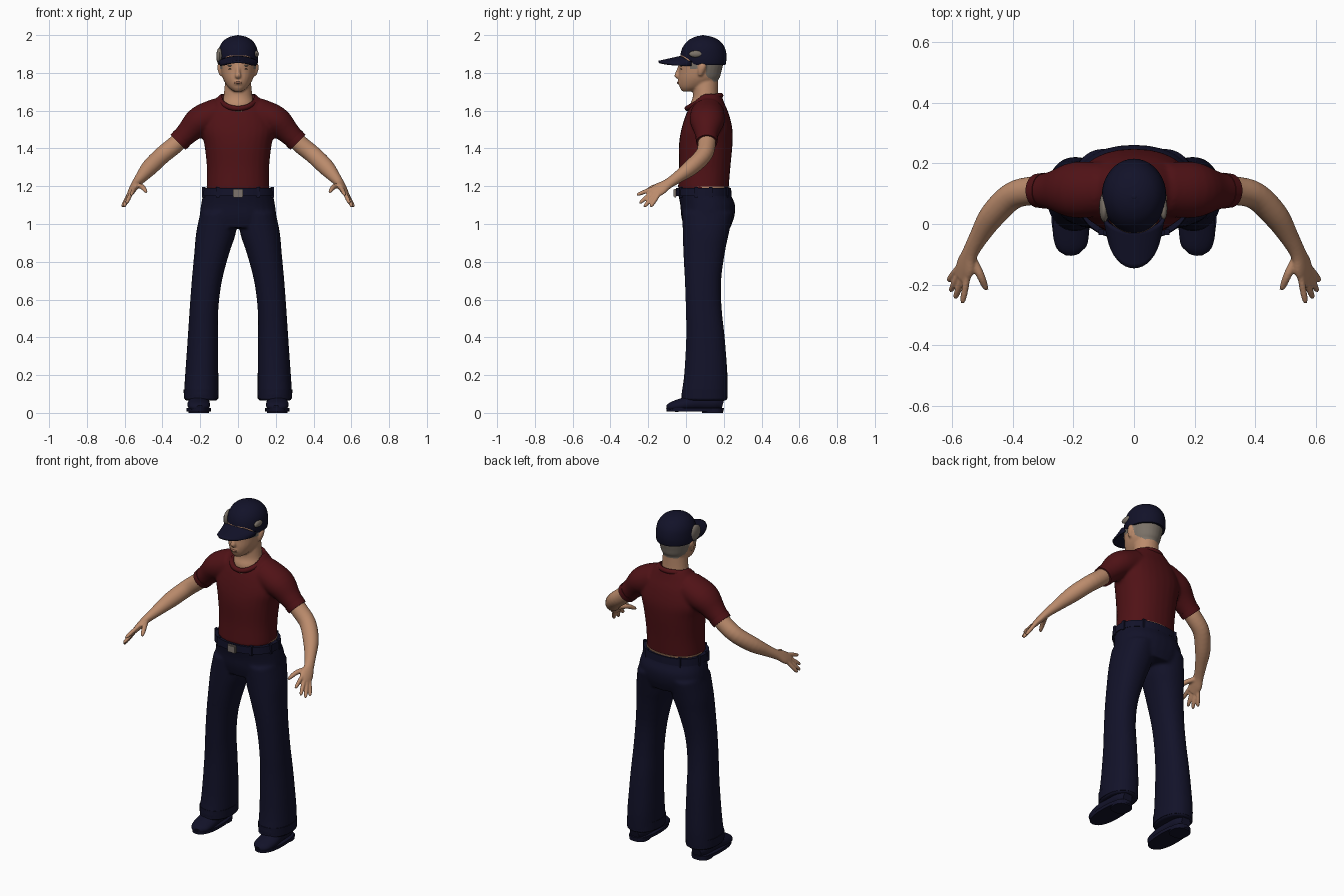
import bpy, bmesh, math
from mathutils import Vector

if "Cube" in bpy.data.objects:
    bpy.data.objects.remove(bpy.data.objects["Cube"])


def material(name, *rgb):
    m = bpy.data.materials.new(name)
    m.use_nodes = True
    m.diffuse_color = (*rgb, 1)
    node = next(n for n in m.node_tree.nodes if n.type == 'BSDF_PRINCIPLED')
    node.inputs["Base Color"].default_value = (*rgb, 1)
    node.inputs["Roughness"].default_value = 0.8
    return m


SKIN = material("skin", .5, .26, .15)
LIP = material("lip", .34, .15, .09)
RED = material("dark_red_cloth", .08, .006, .008)
NAVY = material("navy_cloth", .006, .006, .022)
HAIR = material("grey_hair", .2, .17, .14)
DARK = material("dark_eye", .02, .015, .012)
METAL = material("buckle_metal", .2, .17, .15)
X, Z = Vector((1, 0, 0)), Vector((0, 0, 1))


def smooth_path(pts, steps=4):
    """Catmull-Rom interpolation of rows of numbers."""
    p = [Vector(q) for q in pts]
    p = [p[0] * 2 - p[1]] + p + [p[-1] * 2 - p[-2]]
    out = []
    for a, b, c, d in zip(p, p[1:], p[2:], p[3:]):
        for i in range(steps):
            t = i / steps
            out.append((b * 2 + (c - a) * t + (a * 2 - b * 5 + c * 4 - d) * t * t
                        + (b * 3 - a - c * 3 + d) * t ** 3) / 2)
    return out + [p[-2]]


def sweep(bm, pts, ref=X, axis=None, both=False, n=28, power=1.0):
    """Capped tube through (x, y, z, radius along ref, other radius)."""
    path = smooth_path(pts)
    for s in ((1, -1) if both else (1,)):
        rings = []
        for i, q in enumerate(path):
            t = axis or (Vector(path[min(i + 1, len(path) - 1)][:3])
                         - Vector(path[max(i - 1, 0)][:3])).normalized()
            u = (ref - t * ref.dot(t)).normalized()
            v = t.cross(u)
            ring = []
            for k in range(n):
                c, d = math.cos(math.tau * k / n), math.sin(math.tau * k / n)
                c = math.copysign(abs(c) ** power, c)
                d = math.copysign(abs(d) ** power, d)
                w = Vector(q[:3]) + u * c * max(q[3], .002) + v * d * max(q[4], .002)
                ring.append(bm.verts.new((w.x * s, w.y, w.z)))
            rings.append(ring)
        for a, b in zip(rings, rings[1:]):
            for k in range(n):
                bm.faces.new((a[k], a[k - 1], b[k - 1], b[k]))
        bm.faces.new(rings[0])
        bm.faces.new(rings[-1])


def loft(bm, rows, **kw):
    """Upright body through (height, front y, back y, half width)."""
    sweep(bm, [(0, (f + b) / 2, z, w, (b - f) / 2) for z, f, b, w in rows], axis=Z, **kw)


def finish(name, bm, mats, voxel=0, iterations=4, angle=50):
    bmesh.ops.recalc_face_normals(bm, faces=bm.faces)
    me = bpy.data.meshes.new(name)
    bm.to_mesh(me)
    bm.free()
    ob = bpy.data.objects.new(name, me)
    bpy.context.collection.objects.link(ob)
    if voxel:
        r = ob.modifiers.new("blend", 'REMESH')
        r.mode, r.voxel_size = 'VOXEL', voxel
        sm = ob.modifiers.new("smooth", 'SMOOTH')
        sm.factor, sm.iterations = .5, iterations
        dg = bpy.context.evaluated_depsgraph_get()
        ob.data = bpy.data.meshes.new_from_object(ob.evaluated_get(dg))
        ob.modifiers.clear()
    ob.data.materials.clear()
    for m in mats:
        ob.data.materials.append(m)
    bpy.ops.object.select_all(action='DESELECT')
    ob.select_set(True)
    bpy.context.view_layer.objects.active = ob
    bpy.ops.object.shade_smooth_by_angle(angle=math.radians(angle))
    return ob


def part(name, mat, rows, **kw):
    bm = bmesh.new()
    sweep(bm, rows, **kw)
    return finish(name, bm, [mat])


def blob(name, mat, at, size, both=False):
    bm = bmesh.new()
    for s in ((1, -1) if both else (1,)):
        vs = bmesh.ops.create_uvsphere(bm, u_segments=16, v_segments=10, radius=1)["verts"]
        for v in vs:
            v.co = [a + b * c for a, b, c in zip((at[0] * s, at[1], at[2]), v.co, size)]
    return finish(name, bm, [mat])


# Shirt: torso blended with sleeves, then opened at the neck
bm = bmesh.new()
loft(bm, [(1.18, -.043, .225, .166), (1.3, -.037, .235, .165), (1.42, -.037, .246, .178),
          (1.5, -.025, .246, .195), (1.58, .0, .228, .175), (1.64, .03, .203, .14),
          (1.69, .06, .185, .09)], power=.9)
sweep(bm, [(.1, .115, 1.585, .085, .09), (.2, .112, 1.545, .08, .092),
           (.265, .11, 1.485, .062, .066), (.315, .11, 1.435, .053, .052)], both=True)
shirt = finish("shirt", bm, [RED], .009, 5)
bm = bmesh.new()
bm.from_mesh(shirt.data)
bmesh.ops.delete(bm, context='FACES', geom=[
    f for f in bm.faces if f.calc_center_median().z > 1.57
    and (f.calc_center_median().x / .088) ** 2
    + ((f.calc_center_median().y - .095) / .088) ** 2 < 1])
bm.to_mesh(shirt.data)
bm.free()

# Collar band and sleeve cuffs
cu = bpy.data.curves.new("collar", 'CURVE')
cu.dimensions, cu.bevel_depth, cu.bevel_resolution = '3D', .014, 3
sp = cu.splines.new('POLY')
sp.points.add(39)
sp.use_cyclic_u = True
for i, p in enumerate(sp.points):
    a = math.tau * i / 40
    p.co = (.089 * math.sin(a), .095 - .089 * math.cos(a),
            1.68 - .068 * ((1 + math.cos(a)) / 2) ** 1.5, 1)
cu.materials.append(RED)
bpy.context.collection.objects.link(bpy.data.objects.new("collar", cu))
part("sleeve_cuffs", RED, [(.296, .11, 1.454, .058, .059), (.318, .11, 1.432, .056, .056)], both=True)

# Trousers: hips blended with both legs
bm = bmesh.new()
loft(bm, [(.98, -.01, .235, .17), (1.04, -.025, .256, .2), (1.1, -.03, .26, .196),
          (1.15, -.04, .24, .186), (1.19, -.048, .235, .18)], power=.9)
sweep(bm, [(.1, .115, 1.06, .1, .135), (.117, .105, .95, .105, .122), (.138, .096, .85, .093, .11),
           (.165, .09, .7, .08, .096), (.18, .094, .55, .076, .095), (.186, .103, .4, .08, .102),
           (.192, .105, .2, .088, .115), (.195, .098, .1, .091, .122), (.195, .1, .065, .088, .118)],
      axis=Z, both=True, power=.9)
finish("trousers", bm, [NAVY], .009, 4)
part("trouser_hems", NAVY, [(.195, .098, .075, .091, .121), (.195, .098, .125, .093, .12)],
     axis=Z, both=True, power=.9)

# Waist, belt, belt loops and buckle
part("waist_skin", SKIN, [(0, .096, 1.15, .16, .13), (0, .097, 1.198, .166, .134)], axis=Z, power=.9)
part("belt", NAVY, [(0, .093, 1.148, .191, .148), (0, .093, 1.19, .187, .146)], axis=Z, power=.9, n=48)
bm = bmesh.new()
for a in (35, 75, 105, 145, 215, 255, 285, 325):
    a = math.radians(a)
    for v in bmesh.ops.create_cube(bm, size=1)["verts"]:
        v.co = (v.co.x * .018 + .187 * math.sin(a), v.co.y * .018 + .093 - .146 * math.cos(a),
                v.co.z * .055 + 1.168)
finish("belt_loops", bm, [NAVY], angle=30)
bm = bmesh.new()
for v in bmesh.ops.create_cube(bm, size=1)["verts"]:
    v.co = (v.co.x * .055, v.co.y * .016 - .058, v.co.z * .045 + 1.163)
bmesh.ops.bevel(bm, geom=bm.edges[:], offset=.004, segments=2, affect='EDGES')
finish("buckle", bm, [METAL], angle=30)

# Shoes: uppers, soles and heels
part("shoe_uppers", NAVY, [(.207, .195, .045, .03, .03), (.207, .15, .055, .05, .045),
                           (.207, .06, .055, .055, .046), (.208, -.02, .042, .06, .036),
                           (.206, -.075, .032, .05, .026), (.203, -.1, .026, .022, .014)], both=True)
part("shoe_soles", NAVY, [(.208, .048, .008, .064, .15), (.208, .048, .026, .065, .153)],
     axis=Z, both=True, power=.85)
part("shoe_heels", NAVY, [(.208, .14, 0, .055, .055), (.208, .14, .025, .056, .056)],
     axis=Z, both=True, power=.8)

# Arms with palms, fingers and thumbs
across = Vector((.04, .035, -.045))
bm = bmesh.new()
sweep(bm, [(.26, .112, 1.49, .045, .045), (.33, .11, 1.422, .047, .047), (.4, .093, 1.365, .045, .046),
           (.465, .03, 1.302, .042, .044), (.51, -.04, 1.25, .032, .032), (.54, -.095, 1.213, .029, .023),
           (.556, -.14, 1.185, .04, .019), (.567, -.178, 1.162, .034, .014)], ref=across, both=True)
for knuckle, tip in (((.55, -.178, 1.187), (.565, -.258, 1.155)), ((.564, -.178, 1.168), (.589, -.243, 1.112)),
                     ((.577, -.17, 1.152), (.604, -.22, 1.092)), ((.583, -.15, 1.148), (.611, -.186, 1.093))):
    a, b = Vector(knuckle), Vector(tip)
    sweep(bm, [(*a.lerp(b, t), r, r) for t, r in ((-.2, .011), (.5, .0115), (.9, .0095), (1.04, .005))],
          both=True, n=12)
sweep(bm, [(.535, -.11, 1.205, .014, .014), (.508, -.165, 1.197, .014, .014),
           (.492, -.203, 1.178, .011, .011), (.485, -.217, 1.168, .006, .006)], both=True, n=12)
finish("arms_and_hands", bm, [SKIN], .005, 3)

# Head and neck, with hair coloured by region
bm = bmesh.new()
loft(bm, [(1.56, .025, .19, .08), (1.63, .022, .18, .086), (1.68, .037, .17, .076), (1.78, .03, .17, .066)])
loft(bm, [(1.702, -.02, .05, .024), (1.725, -.034, .11, .052), (1.765, -.04, .172, .078),
          (1.81, -.038, .188, .09), (1.87, -.037, .2, .096), (1.93, -.01, .19, .086), (1.97, .04, .14, .04)],
     power=.95)
sweep(bm, [(0, -.03, 1.84, .011, .01), (0, -.042, 1.805, .012, .012), (0, -.048, 1.785, .017, .013),
           (0, -.038, 1.774, .012, .008)], n=12)
sweep(bm, [(0, -.036, 1.758, .022, .008), (0, -.037, 1.74, .022, .008)], n=12)
sweep(bm, [(.09, .075, 1.785, .008, .01), (.096, .082, 1.815, .012, .019),
           (.098, .088, 1.84, .011, .02), (.096, .088, 1.853, .006, .01)], axis=Z, both=True, n=12)
head = finish("head", bm, [SKIN, HAIR], .006, 4)
for f in head.data.polygons:
    x, y, z = f.center
    nape = y > .105 and z > 1.752 + max(0, .15 - y) * .8
    sideburn = .02 < y < .062 and z > 1.822
    if (nape or sideburn or (z > 1.85 and y > .02)) and not (abs(x) > .094 and y < .105):
        f.material_index = 1

# Small face details
blob("eyes", DARK, (.036, -.022, 1.82), (.014, .008, .004), True)
blob("eyebrows", HAIR, (.037, -.024, 1.838), (.02, .009, .004), True)
blob("lips", LIP, (0, -.042, 1.748), (.021, .006, .006))

# Cap: crown, button, curved brim and hair showing through the sides
bm = bmesh.new()
loft(bm, [(1.842, -.012, .208, .101), (1.855, -.022, .212, .105), (1.89, -.03, .215, .106),
          (1.935, -.018, .205, .099), (1.97, .01, .178, .077), (1.99, .045, .14, .045),
          (1.998, .08, .1, .012)], n=40)
finish("cap_crown", bm, [NAVY])
blob("cap_button", NAVY, (0, .09, 1.996), (.01, .01, .004))
bm = bmesh.new()
grid = []
for j in range(9):
    t = j / 8
    row = []
    for i in range(21):
        a = math.pi * (i / 20 - .5)
        x = (.1 - .012 * t) * math.sin(a)
        y = .03 - .05 * math.cos(a) - t * .125 * math.cos(a) ** .7
        row.append(bm.verts.new((x, y, 1.886 - .028 * t - 2.6 * x * x)))
    grid.append(row)
for a, b in zip(grid, grid[1:]):
    for i in range(20):
        bm.faces.new((a[i], a[i + 1], b[i + 1], b[i]))
bmesh.ops.remove_doubles(bm, verts=bm.verts, dist=.0005)
brim = finish("cap_brim", bm, [NAVY])
solid = brim.modifiers.new("thickness", 'SOLIDIFY')
solid.thickness, solid.offset = .012, 0
blob("hair_tuft_left", HAIR, (.098, .052, 1.9), (.012, .037, .018))
blob("hair_tuft_right", HAIR, (-.098, .055, 1.888), (.017, .05, .045))
